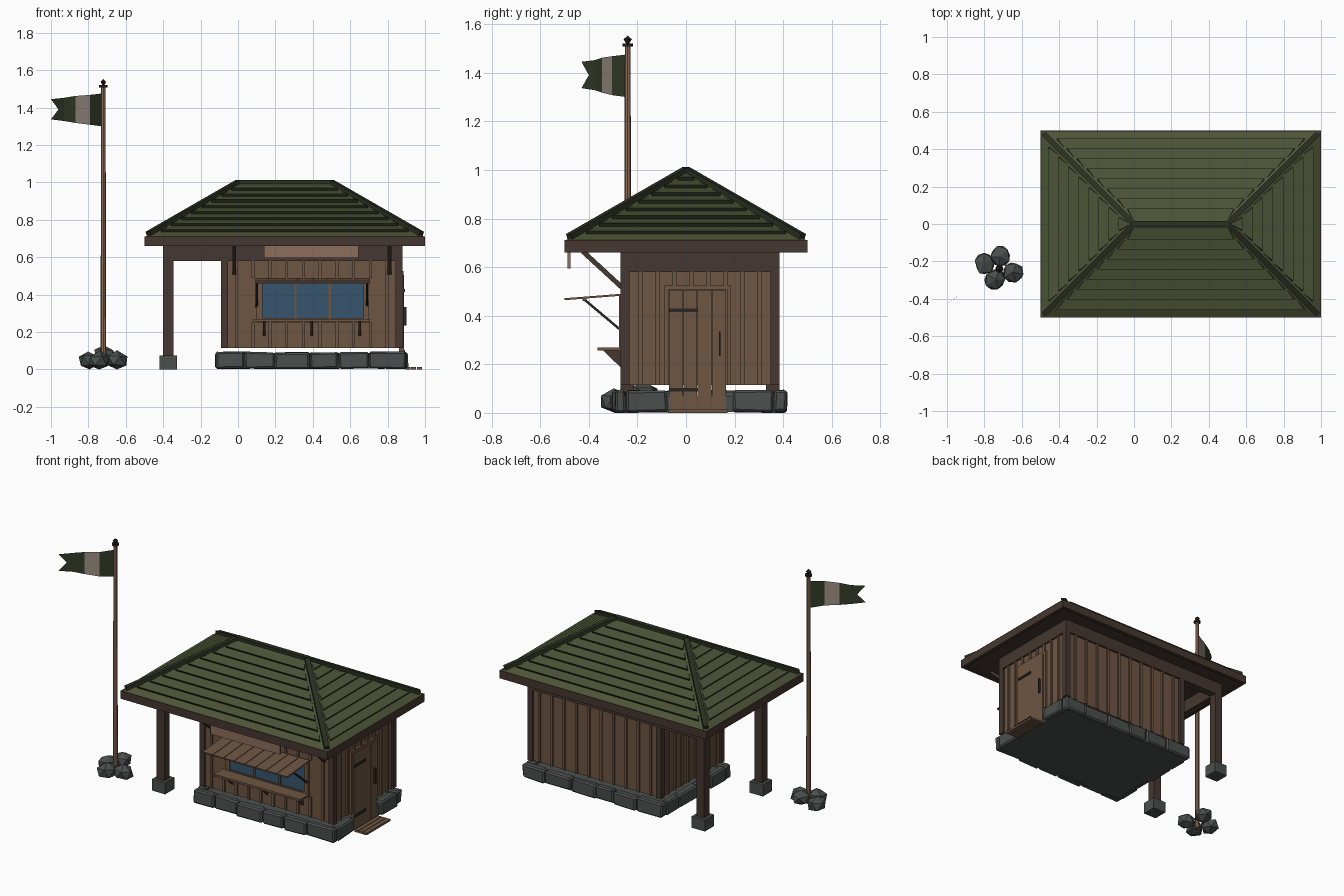
import bpy, bmesh, random
from mathutils import Vector, Matrix

random.seed(4)
if "Cube" in bpy.data.objects:
    bpy.data.objects.remove(bpy.data.objects["Cube"], do_unlink=True)


def material(name, *srgb):
    lin = [((c + 0.055) / 1.055) ** 2.4 for c in srgb] + [1]
    m = bpy.data.materials.new(name)
    m.use_nodes = True
    m.diffuse_color = lin
    m.node_tree.nodes["Principled BSDF"].inputs["Base Color"].default_value = lin
    return m


WOOD = material("plank brown", 0.43, 0.335, 0.26)
DARK = material("dark timber", 0.27, 0.215, 0.19)
PALE = material("pale wood", 0.55, 0.43, 0.35)
ROOF = material("roof green", 0.30, 0.33, 0.215)
RIDGE = material("dark roof green", 0.17, 0.185, 0.13)
STONE = material("grey stone", 0.29, 0.31, 0.30)
GLASS = material("blue glass", 0.21, 0.33, 0.43)
IRON = material("black iron", 0.16, 0.145, 0.14)
CREAM = material("flag cream", 0.60, 0.55, 0.51)
GREEN = material("flag green", 0.20, 0.235, 0.16)


def finish(name, bm, *mats):
    bmesh.ops.recalc_face_normals(bm, faces=bm.faces)
    me = bpy.data.meshes.new(name)
    bm.to_mesh(me)
    bm.free()
    for m in mats:
        me.materials.append(m)
    ob = bpy.data.objects.new(name, me)
    bpy.context.collection.objects.link(ob)
    return ob


def boxes(name, mat, *spans):
    """Boxes given as (x0, x1, y0, y1, z0, z1), gathered in one object."""
    bm = bmesh.new()
    for x0, x1, y0, y1, z0, z1 in spans:
        mid = Vector((x0 + x1, y0 + y1, z0 + z1)) / 2
        size = Matrix.Diagonal((x1 - x0, y1 - y0, z1 - z0, 1))
        bmesh.ops.create_cube(bm, size=1, matrix=Matrix.Translation(mid) @ size)
    return finish(name, bm, mat)


def beams(name, mat, width, depth, *pairs):
    """Square bars running between pairs of points."""
    bm = bmesh.new()
    for a, b in pairs:
        a, b = Vector(a), Vector(b)
        turn = (b - a).to_track_quat('X', 'Z').to_matrix().to_4x4()
        size = Matrix.Diagonal(((b - a).length, width, depth, 1))
        bmesh.ops.create_cube(bm, size=1, matrix=Matrix.Translation((a + b) / 2) @ turn @ size)
    return finish(name, bm, mat)


# Hipped roof: a point on one slope, from run below the ridge and sideways offset
PITCH, PEAK = 0.585, 1.0
SLOPES = [((0, -1), 0, 0.25), ((0, 1), 0, 0.25), ((1, 0), 0.25, 0), ((-1, 0), 0.25, 0)]


def slope_point(n, start, run, side, lift=0):
    out = start + run + lift * 0.5
    return Vector((0.25 + n[0] * out - n[1] * side, n[1] * out + n[0] * side,
                   PEAK - PITCH * run + lift * 0.86))


bm = bmesh.new()
for n, start, extra in SLOPES:
    corners = [(0, -extra), (0.5, -extra - 0.5), (0.5, extra + 0.5), (0, extra)]
    if not extra:
        corners.pop()
    bm.faces.new([bm.verts.new(slope_point(n, start, r, s)) for r, s in corners])
bmesh.ops.remove_doubles(bm, verts=bm.verts, dist=0.001)
finish("roof_shell", bm, ROOF)

# Shingle courses: wedges with a raised dark lower edge
bm = bmesh.new()
for n, start, extra in SLOPES:
    for k in range(1, 9):
        low = 0.02 + 0.054 * k
        high = low - 0.05
        wl, wh = extra + low - 0.04, extra + max(high - 0.035, 0.004)
        a, b = [bm.verts.new(slope_point(n, start, high, s)) for s in (-wh, wh)]
        c, d = [bm.verts.new(slope_point(n, start, low, s, 0.016)) for s in (wl, -wl)]
        e, f = [bm.verts.new(slope_point(n, start, low, s)) for s in (wl, -wl)]
        bm.faces.new((a, b, c, d))
        bm.faces.new((d, c, e, f)).material_index = 1
        bm.faces.new((b, e, c))
        bm.faces.new((a, d, f))
        bm.faces.new((a, f, e, b))
finish("shingle_courses", bm, ROOF, RIDGE)

hips = [((0.25 + sx * 0.25, 0, PEAK), (0.25 + sx * 0.73, sy * 0.48, PEAK - PITCH * 0.48 + 0.005))
        for sx in (-1, 1) for sy in (-1, 1)]
beams("hip_caps", RIDGE, 0.03, 0.026, *hips)
boxes("ridge_cap", RIDGE, (-0.01, 0.51, -0.015, 0.015, 0.985, 1.013))
boxes("eave_fascia", DARK, (-0.5, 1, -0.5, -0.475, 0.66, 0.712), (-0.5, 1, 0.475, 0.5, 0.66, 0.712),
      (-0.5, -0.475, -0.475, 0.475, 0.66, 0.712), (0.975, 1, -0.475, 0.475, 0.66, 0.712))
boxes("soffit", DARK, (-0.48, 0.98, -0.48, 0.48, 0.665, 0.685))

# Timber frame: corner posts, top beams, porch posts
X0, X1, Y0, Y1 = -0.09, 0.88, -0.27, 0.385
T, SILL, HEAD, TOP = 0.037, 0.115, 0.58, 0.67
boxes("corner_posts", DARK, *[(x, x + T, y, y + T, SILL, TOP)
                              for x in (X0, X1 - T) for y in (Y0, Y1 - T)])
boxes("top_beams", DARK, (-0.4, X1, Y0, Y0 + 0.05, HEAD, TOP), (-0.4, X1, Y1 - 0.05, Y1, HEAD, TOP),
      *[(x, x + 0.05, Y0 + 0.05, Y1 - 0.05, HEAD, TOP) for x in (-0.4, X0, X1 - 0.05)])
boxes("porch_posts", DARK, *[(-0.4, -0.345, y, y + 0.055, 0.07, HEAD) for y in (Y0, Y1 - 0.055)])
boxes("porch_footings", STONE, *[(-0.42, -0.325, y, y + 0.095, 0, 0.075)
                                 for y in (Y0 - 0.02, Y1 - 0.075)])

# Plank walls and battens
boxes("walls", WOOD, (X0 + T, X1 - T, Y0 + 0.012, Y0 + 0.032, SILL, HEAD),
      (X0 + T, X1 - T, Y1 - 0.032, Y1 - 0.012, SILL, HEAD),
      (X0 + 0.012, X0 + 0.032, Y0 + T, Y1 - T, SILL, HEAD),
      (X1 - 0.032, X1 - 0.012, Y0 + T, Y1 - T, SILL, HEAD))
battens = []
for i in range(10):
    x = X0 + T + 0.045 + i * 0.0895
    battens.append((x - 0.008, x + 0.008, Y1 - 0.013, Y1 - 0.002, SILL, HEAD))
    inside = 0.08 < x < 0.71
    battens.append((x - 0.008, x + 0.008, Y0 + 0.002, Y0 + 0.013, SILL, 0.25 if inside else HEAD))
    if inside:
        battens.append((x - 0.008, x + 0.008, Y0 + 0.002, Y0 + 0.013, 0.49, HEAD))
for i in range(8):
    y = Y0 + T + 0.045 + i * 0.07
    battens.append((X0 + 0.002, X0 + 0.013, y - 0.008, y + 0.008, SILL, HEAD))
    low = 0.525 if -0.09 < y < 0.19 else SILL
    battens.append((X1 - 0.013, X1 - 0.002, y - 0.008, y + 0.008, low, HEAD))
boxes("wall_battens", WOOD, *battens)

# Stone plinth: a core slab faced with uneven blocks
boxes("plinth_core", STONE, (-0.1, 0.885, -0.28, 0.395, 0.004, 0.07))


def course(a, b, count):
    cuts = [a + (b - a) * (i + (random.uniform(-0.2, 0.2) if 0 < i < count else 0)) / count
            for i in range(count + 1)]
    return [(p + 0.002, q - 0.002) for p, q in zip(cuts, cuts[1:])]


def jut():
    return random.uniform(-0.008, 0.006)


blocks = []
for a, b in course(-0.115, 0.9, 6):
    blocks.append((a, b, -0.298 + jut(), -0.25, 0.004, 0.091 + jut() / 3))
for a, b in course(-0.115, 0.9, 6):
    blocks.append((a, b, 0.36, 0.41 + jut(), 0.004, 0.091 + jut() / 3))
for a, b in course(-0.25, 0.36, 4):
    blocks.append((-0.118 + jut(), -0.07, a, b, 0.004, 0.091 + jut() / 3))
for a, b in course(-0.25, -0.075, 1) + course(0.19, 0.36, 1):
    blocks.append((0.85, 0.905 + jut(), a, b, 0.004, 0.091))
plinth = boxes("plinth_stones", STONE, *blocks)
for v in plinth.data.vertices:
    v.co += Vector([random.uniform(-0.004, 0.004) for _ in "xyz"])
bevel = plinth.modifiers.new("chipped_edges", 'BEVEL')
bevel.width, bevel.segments = 0.009, 1

# Door, its frame, ironwork and step
boxes("door_planks", WOOD, *[(0.862, 0.888, -0.07 + i * 0.059, -0.013 + i * 0.059, 0.008, 0.505)
                             for i in range(4)])
boxes("door_frame", WOOD, (0.86, 0.884, -0.088, -0.072, SILL, 0.525),
      (0.86, 0.884, 0.168, 0.186, SILL, 0.525), (0.86, 0.884, -0.088, 0.186, 0.507, 0.525))
boxes("door_hinges", IRON, *[(0.887, 0.894, -0.07, 0.05, z, z + 0.015) for z in (0.088, 0.415)])
boxes("door_handle", IRON, (0.888, 0.902, 0.135, 0.143, 0.235, 0.335))
boxes("door_step", WOOD, *[(x, x + 0.027, -0.075, 0.17, 0, 0.013) for x in (0.895, 0.926, 0.957)])

# Serving window with awning and counter
boxes("window_glass", GLASS, (0.12, 0.68, -0.266, -0.255, 0.27, 0.47))
boxes("window_frame", WOOD, (0.1, 0.7, -0.276, -0.25, 0.465, 0.485), (0.1, 0.7, -0.276, -0.25, 0.25, 0.275),
      (0.1, 0.13, -0.276, -0.25, 0.275, 0.465), (0.67, 0.7, -0.276, -0.25, 0.275, 0.465),
      *[(x - 0.006, x + 0.006, -0.273, -0.25, 0.275, 0.465) for x in (0.308, 0.49)])
beams("awning_slats", WOOD, 0.073, 0.008,
      *[((0.13 + i * 0.077, -0.268, 0.486), (0.13 + i * 0.077, -0.5, 0.468)) for i in range(8)])
boxes("awning_rail", WOOD, (0.095, 0.705, -0.425, -0.41, 0.46, 0.472))
beams("awning_struts", IRON, 0.012, 0.01, *[((x, -0.42, 0.468), (x, -0.262, 0.335)) for x in (0.1, 0.69)])
boxes("counter", WOOD, (0.08, 0.705, -0.365, -0.262, 0.256, 0.27))
bm = bmesh.new()
for x in (0.14, 0.395, 0.65):
    rings = [[bm.verts.new((x + s, y, z)) for y, z in ((-0.262, 0.256), (-0.34, 0.256), (-0.262, 0.18))]
             for s in (-0.007, 0.007)]
    for ring in rings:
        bm.faces.new(ring)
    for i in range(3):
        j = (i + 1) % 3
        bm.faces.new((rings[0][i], rings[0][j], rings[1][j], rings[1][i]))
finish("counter_brackets", bm, DARK)
beams("eave_braces", DARK, 0.02, 0.02, *[((x, -0.425, 0.665), (x, -0.262, 0.515)) for x in (-0.02, 0.81)])
boxes("hanging_board", PALE, (0.14, 0.645, -0.487, -0.475, 0.595, 0.66))

# Flagpole with finial
PX, PY = -0.72, -0.24


def cone(name, mat, sides, r0, r1, z0, z1):
    bm = bmesh.new()
    bmesh.ops.create_cone(bm, cap_ends=True, segments=sides, radius1=r0, radius2=r1, depth=z1 - z0,
                          matrix=Matrix.Translation((PX, PY, (z0 + z1) / 2)))
    return finish(name, bm, mat)


cone("flagpole", PALE, 8, 0.015, 0.012, 0.02, 1.51)
cone("pole_cap", IRON, 8, 0.022, 0.022, 1.508, 1.52)
cone("finial_lower", IRON, 6, 0.006, 0.017, 1.52, 1.538)
cone("finial_upper", IRON, 6, 0.017, 0, 1.538, 1.553)

# Waving swallowtail flag with a pale band
bm = bmesh.new()
path = [(-0.73, -0.245, 1.30, 1.475), (-0.79, -0.305, 1.308, 1.468), (-0.87, -0.345, 1.318, 1.462),
        (-0.93, -0.375, 1.328, 1.452), (-1.0, -0.43, 1.337, 1.445)]
cols = [[bm.verts.new((x, y, z)) for z in (lo, (lo + hi) / 2, hi)] for x, y, lo, hi in path]
cols[-1][1].co = (-0.96, -0.4, 1.39)
for i, (p, q) in enumerate(zip(cols, cols[1:])):
    for k in (0, 1):
        bm.faces.new((p[k], q[k], q[k + 1], p[k + 1])).material_index = int(i == 1)
finish("flag", bm, GREEN, CREAM)

# Boulders around the pole foot
bm = bmesh.new()
for x, y, z in ((-0.797, -0.213, 0.047), (-0.712, -0.172, 0.08), (-0.645, -0.258, 0.047), (-0.742, -0.297, 0.045)):
    turn = Matrix.Rotation(random.uniform(0, 6), 4, 'Z') @ Matrix.Diagonal((1.05, 0.95, 0.85, 1))
    bmesh.ops.create_icosphere(bm, subdivisions=1, radius=0.061, matrix=Matrix.Translation((x, y, z)) @ turn)
for v in bm.verts:
    v.co += Vector([random.uniform(-0.005, 0.005) for _ in "xyz"])
    v.co.z = max(v.co.z, 0)
finish("boulders", bm, STONE)
